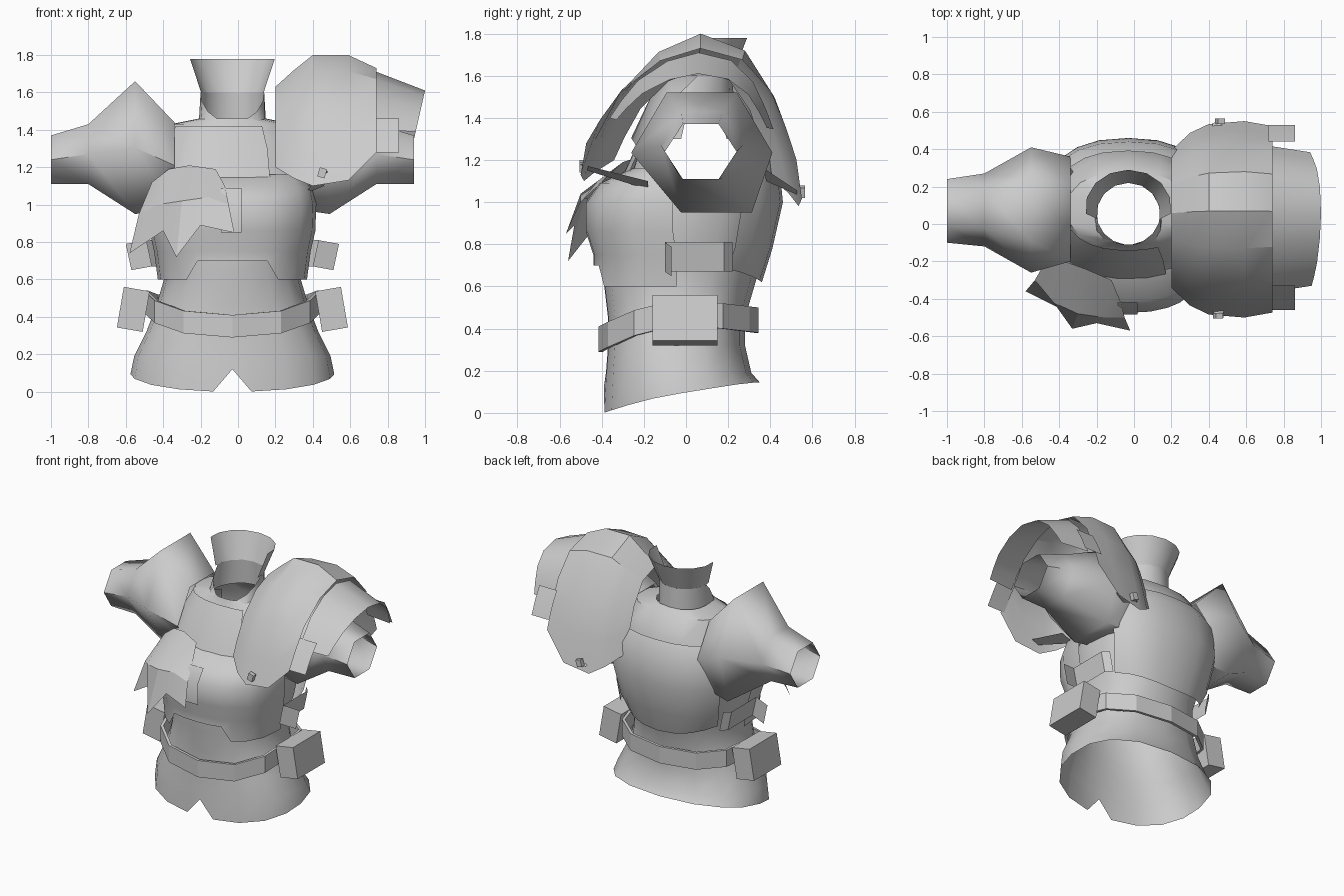
import bpy
import bmesh
from math import sin, cos, pi, radians, copysign
from mathutils import Matrix, Vector

if "Cube" in bpy.data.objects:
    bpy.data.objects.remove(bpy.data.objects["Cube"])

MID = -0.03  # centre line of the torso

grey = bpy.data.materials.new("plain_grey")
grey.use_nodes = True
colour = (0.6, 0.6, 0.6, 1)
grey.diffuse_color = colour
grey.node_tree.nodes["Principled BSDF"].inputs["Base Color"].default_value = colour


def make(name, verts, faces, angle=40, thickness=0):
    """Mesh object with consistent normals and angle based smoothing."""
    mesh = bpy.data.meshes.new(name)
    mesh.from_pydata([tuple(v) for v in verts], [], faces)
    bm = bmesh.new()
    bm.from_mesh(mesh)
    bmesh.ops.recalc_face_normals(bm, faces=bm.faces)
    bm.to_mesh(mesh)
    bm.free()
    mesh.materials.append(grey)
    ob = bpy.data.objects.new(name, mesh)
    bpy.context.collection.objects.link(ob)
    if angle:
        bpy.ops.object.select_all(action='DESELECT')
        ob.select_set(True)
        bpy.context.view_layer.objects.active = ob
        bpy.ops.object.shade_smooth_by_angle(angle=radians(angle))
    if thickness:
        mod = ob.modifiers.new("thickness", 'SOLIDIFY')
        mod.thickness = thickness
    return ob


def loft(name, rows, closed=True, angle=40, thickness=0, skip=lambda r, i: False):
    """Skin a list of equally long rows of points, leaving out skipped faces."""
    n = len(rows[0])
    verts = [p for row in rows for p in row]
    faces = []
    for r in range(len(rows) - 1):
        for i in range(n if closed else n - 1):
            j = (i + 1) % n
            if not skip(r, i):
                faces.append((r * n + i, r * n + j, r * n + n + j, r * n + n + i))
    return make(name, verts, faces, angle, thickness)


def ring(angles, z, half, front, back, power=0.85):
    """Horizontal body section; angle zero faces the front, z may be a rule."""
    row = []
    for deg in angles:
        a = radians(deg)
        s, c = sin(a), cos(a)
        x = half * copysign(abs(s) ** power, s)
        y = (front + back) / 2 - (back - front) / 2 * copysign(abs(c) ** power, c)
        row.append((MID + x, y, z(a, x) if callable(z) else z))
    return row


def box(name, centre, size, tilt):
    bm = bmesh.new()
    bmesh.ops.create_cube(bm, size=1)
    m = (Matrix.Translation(centre) @ Matrix.Rotation(tilt, 4, 'Y')
         @ Matrix.Diagonal(Vector(size).to_4d()))
    bm.transform(m)
    verts = [v.co.copy() for v in bm.verts]
    faces = [[v.index for v in f.verts] for f in bm.faces]
    bm.free()
    return make(name, verts, faces, 0)


# Tunic: skirt, waist, torso and shoulders in one skin, open at the arms
half_turn = [8, 28, 50, 72, 90, 110, 132, 156]
around = [0] + half_turn + [180] + [360 - a for a in reversed(half_turn)]


def hem(a, x):
    if abs(x) < 0.01 and cos(a) > 0:
        return 0.12
    return 0.145 * (1 - ((1 + cos(a)) / 2) ** 1.5)


def arm_hole(r, i):
    k = min(i, len(around) - 1 - i)
    return (r == 7 and 3 <= k <= 6) or (r == 8 and 4 <= k <= 5)


loft("tunic", [ring(around, *r) for r in [
    (hem, 0.545, -0.39, 0.35), (0.19, 0.525, -0.38, 0.31), (0.32, 0.46, -0.37, 0.28),
    (0.45, 0.41, -0.37, 0.28), (0.62, 0.36, -0.39, 0.33), (0.78, 0.4, -0.4, 0.37),
    (0.95, 0.42, -0.4, 0.41), (1.1, 0.42, -0.27, 0.42), (1.3, 0.38, -0.2, 0.36),
    (1.43, 0.33, -0.12, 0.28), (1.46, 0.18, -0.11, 0.23)]], skip=arm_hole)

# Chest plate with a raised middle on its lower edge
front_arc = [-95, -72, -52, -34, -24, -12, 0, 12, 24, 34, 52, 72, 95]
loft("chest_plate", [ring(front_arc, *r) for r in [
    (lambda a, x: 0.7 if abs(x) < 0.22 else 0.6, 0.4, -0.44, 0.26),
    (0.75, 0.42, -0.44, 0.26), (0.86, 0.445, -0.475, 0.26), (1.0, 0.45, -0.475, 0.26),
    (1.09, 0.43, -0.41, 0.2), (1.16, 0.39, -0.26, 0.1)]], closed=False)

# Back plate
back_arc = range(116, 245, 16)
loft("back_plate", [ring(back_arc, *r) for r in [
    (lambda a, x: 0.62 + 0.5 * x * x, 0.39, -0.3, 0.36), (0.78, 0.43, -0.3, 0.41),
    (1.0, 0.47, -0.3, 0.46), (1.2, 0.46, -0.25, 0.44), (1.29, 0.4, -0.2, 0.39)]], closed=False)

# Front yoke and small chest tab
loft("front_yoke", [ring(range(-65, 26, 15), *r) for r in [
    (1.13, 0.42, -0.3, 0.3), (1.3, 0.39, -0.22, 0.34), (1.42, 0.33, -0.14, 0.28)]],
    closed=False)
loft("chest_tab", [[(x, y, z) for x in (-0.09, 0.02)]
                   for y, z in ((-0.485, 0.85), (-0.485, 1.0), (-0.42, 1.09))], closed=False)


# Collar: notched neck below, flared stand at the sides and back
def neck_top(a, x):
    return 1.6 - 0.16 * max(0, cos(a))


loft("collar_neck", [ring(around, *r, 1) for r in [
    (lambda a, x: 1.43 - 0.11 * max(0, cos(a)) ** 3, 0.18, -0.2, 0.23),
    (neck_top, 0.17, -0.11, 0.22)]])
loft("collar_stand", [ring(range(80, 281, 25), *r, 1) for r in [
    (1.6, 0.17, -0.11, 0.22), (1.78, 0.23, -0.11, 0.29)]], closed=False)


# Sleeves: six sided tubes, the right one swelling into a peaked shoulder
def hexagon(x, y0, y1, z0, z1, under=0):
    """Section across x; under moves the two lower corners backwards."""
    return [(x, (y0 + y1) / 2 + (y1 - y0) / 2 * cos(k * pi / 3) + under * (k > 3),
             (z0 + z1) / 2 + (z1 - z0) / 2 * copysign(1, sin(k * pi / 3)) * (k % 3 > 0))
            for k in range(6)]


def sleeve(name, side, peak):
    shoulder = (0.52, -0.26, 0.41, 0.95, peak, 0.07)
    loft(name, [hexagon(MID + side * d, *r) for d, *r in [
        (0.97, -0.1, 0.24, 1.11, 1.37), (0.77, -0.12, 0.27, 1.11, 1.43),
        shoulder, (0.31, -0.2, 0.36, 0.98, 1.44, 0.05)]], angle=62)


sleeve("right_sleeve", -1, 1.66)
sleeve("left_sleeve", 1, 1.52)

# Large left shoulder guard: one arch scaled along x
arch = [(-0.5, 0), (-0.43, 0.25), (-0.32, 0.57), (-0.13, 0.87), (0.07, 1),
        (0.28, 0.88), (0.42, 0.55), (0.5, 0.15), (0.55, -0.17)]


def arch_row(x, width, base, top, lean=0):
    return [(x + lean * h, 0.03 + (y - 0.03) * width, base + (top - base) * h) for y, h in arch]


loft("left_shoulder_guard", [arch_row(*r) for r in [
    (0.2, 0.7, 1.2, 1.63), (0.3, 0.88, 1.14, 1.72), (0.4, 0.97, 1.1, 1.8),
    (0.59, 1, 1.13, 1.8), (0.74, 0.95, 1.28, 1.73)]], closed=False, angle=25)
loft("left_shoulder_guard_tip", [arch_row(*r) for r in [
    (0.74, 0.74, 1.4, 1.71), (0.95, 0.68, 1.39, 1.61, 0.05)]], closed=False)
for name, low, high in (("front", -0.46, -0.33), ("back", 0.53, 0.44)):
    loft(name + "_guard_tab", [[(x, low, 1.28), (x, (low + high) / 2, 1.38), (x, high, 1.46)]
                               for x in (0.72, 0.86)], closed=False)

# Straps and knots holding the guard
loft("front_guard_strap", [[(0.48, -0.5, 1.18), (0.43, -0.5, 1.16)],
                           [(0.46, -0.18, 1.1), (0.36, -0.18, 1.06)]], closed=False)
loft("back_guard_strap", [[(0.47, 0.55, 1.04), (0.42, 0.54, 1.03)],
                          [(0.47, 0.37, 1.16), (0.41, 0.38, 1.1)]], closed=False)
box("front_knot", (0.45, -0.49, 1.17), (0.04, 0.03, 0.05), 0.3)
box("back_knot", (0.46, 0.55, 1.05), (0.04, 0.03, 0.05), 0.3)

# Torn cloth hanging over the right chest
loft("torn_cloth", [
    [(-0.46, -0.18, 1.12), (-0.37, -0.2, 1.19), (-0.26, -0.24, 1.21),
     (-0.12, -0.3, 1.19), (-0.07, -0.42, 1.1)],
    [(-0.53, -0.3, 0.95), (-0.43, -0.42, 1.0), (-0.3, -0.48, 1.02),
     (-0.16, -0.5, 1.04), (-0.05, -0.5, 1.0)],
    [(-0.58, -0.36, 0.74), (-0.4, -0.45, 0.86), (-0.33, -0.56, 0.72),
     (-0.2, -0.53, 0.89), (-0.02, -0.57, 0.85)]], closed=False, angle=25)


# Belt, higher at the hips than at the front
def belt_height(a, x):
    c = cos(a)
    return 0.42 - (0.13 * c ** 1.3 if c > 0 else -0.04 * c)


loft("belt", [ring(range(0, 360, 30), lambda a, x, up=up: belt_height(a, x) + up,
                   0.47, -0.415, 0.345) for up in (0, 0.12)], angle=0, thickness=0.02)

# Pouches, and side straps with a loose end standing out, on both hips
for name, side in (("left", 1), ("right", -1)):
    box(name + "_pouch", (MID + side * 0.53, -0.005, 0.44), (0.14, 0.31, 0.22), -0.17 * side)
    loft(name + "_side_strap", [[(MID + side * (d + lean), y, z + drop) for d, y, drop in [
        (0.39, 0.22, 0), (0.43, 0.18, 0), (0.43, -0.1, 0), (0.54, -0.07, -0.02)]]
        for lean, z in ((0, 0.67), (0.03, 0.81))], closed=False, angle=0)
